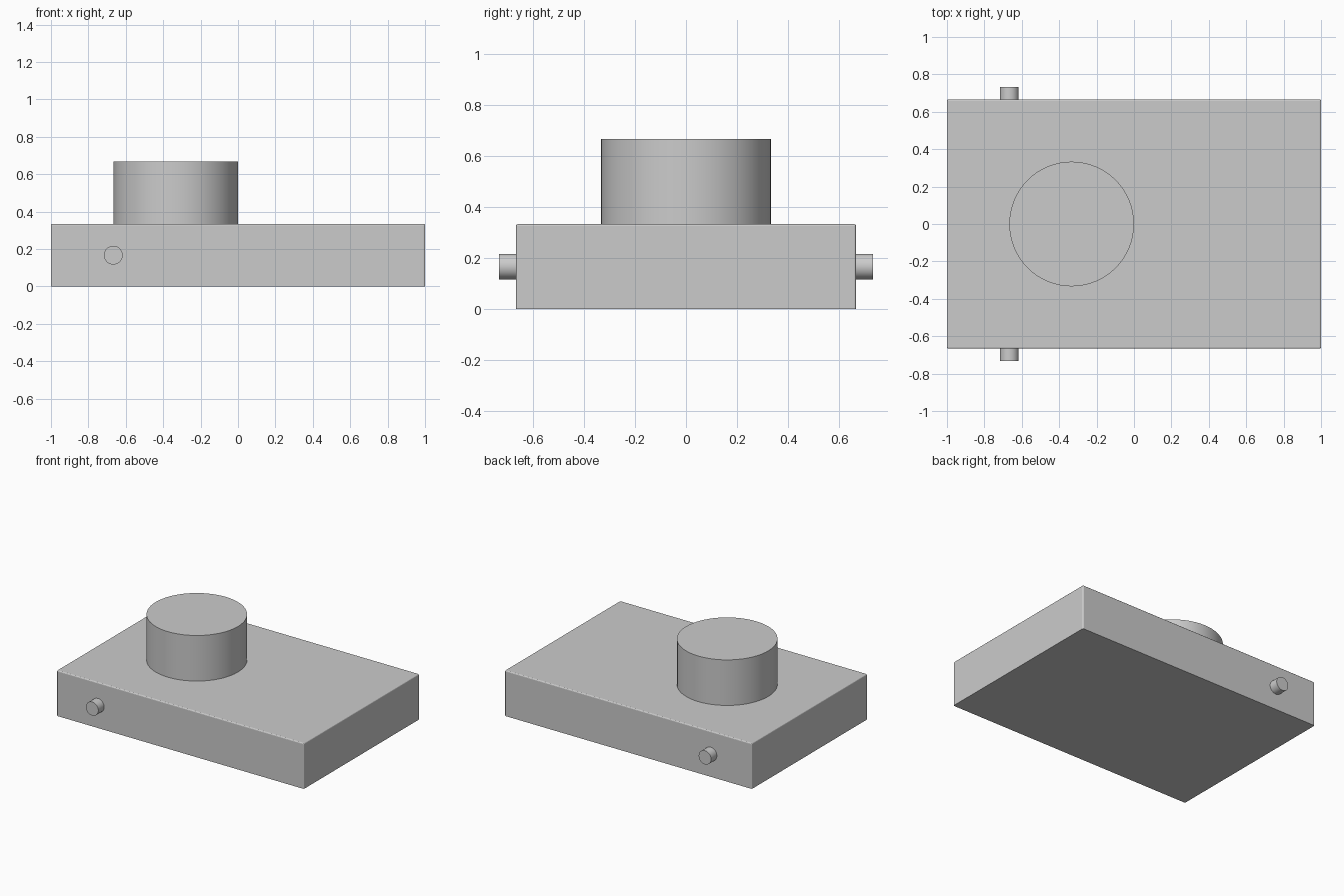
import bpy, math

cube = bpy.data.objects.get("Cube")
if cube:
    bpy.data.objects.remove(cube, do_unlink=True)

grey = bpy.data.materials.new("plain grey")
grey.use_nodes = True
colour = (0.6, 0.6, 0.6, 1)
grey.diffuse_color = colour
grey.node_tree.nodes["Principled BSDF"].inputs["Base Color"].default_value = colour


def finish(name):
    ob = bpy.context.object
    ob.name = name
    ob.data.materials.append(grey)
    return ob


def cylinder(name, radius, depth, location, rotation=(0, 0, 0)):
    bpy.ops.mesh.primitive_cylinder_add(vertices=64, radius=radius, depth=depth,
                                        location=location, rotation=rotation)
    bpy.ops.object.shade_smooth_by_angle(angle=math.radians(30))
    return finish(name)


# Slab with finely softened top and upright edges
W, D, H = 2, 4 / 3, 1 / 3
bpy.ops.mesh.primitive_cube_add(size=1, location=(0, 0, H / 2))
slab = finish("base_slab")
slab.scale = (W, D, H)
bpy.ops.object.transform_apply(location=False, rotation=False, scale=True)
weights = slab.data.attributes.new("bevel_weight_edge", 'FLOAT', 'EDGE')
for edge in slab.data.edges:
    bottom = all(slab.data.vertices[v].co.z < 0 for v in edge.vertices)
    weights.data[edge.index].value = 0 if bottom else 1
bevel = slab.modifiers.new("soft_edges", 'BEVEL')
bevel.limit_method = 'WEIGHT'
bevel.width = 0.008
bevel.segments = 3

# Round drum standing on the slab
cylinder("drum", 1 / 3, H, (-1 / 3, 0, H * 1.5))

# Matching pins on the front and back faces
for name, side in (("front_pin", -1), ("back_pin", 1)):
    cylinder(name, 0.05, 0.1, (-2 / 3, side * (D / 2 + 0.017), H / 2),
             (math.pi / 2, 0, 0))
